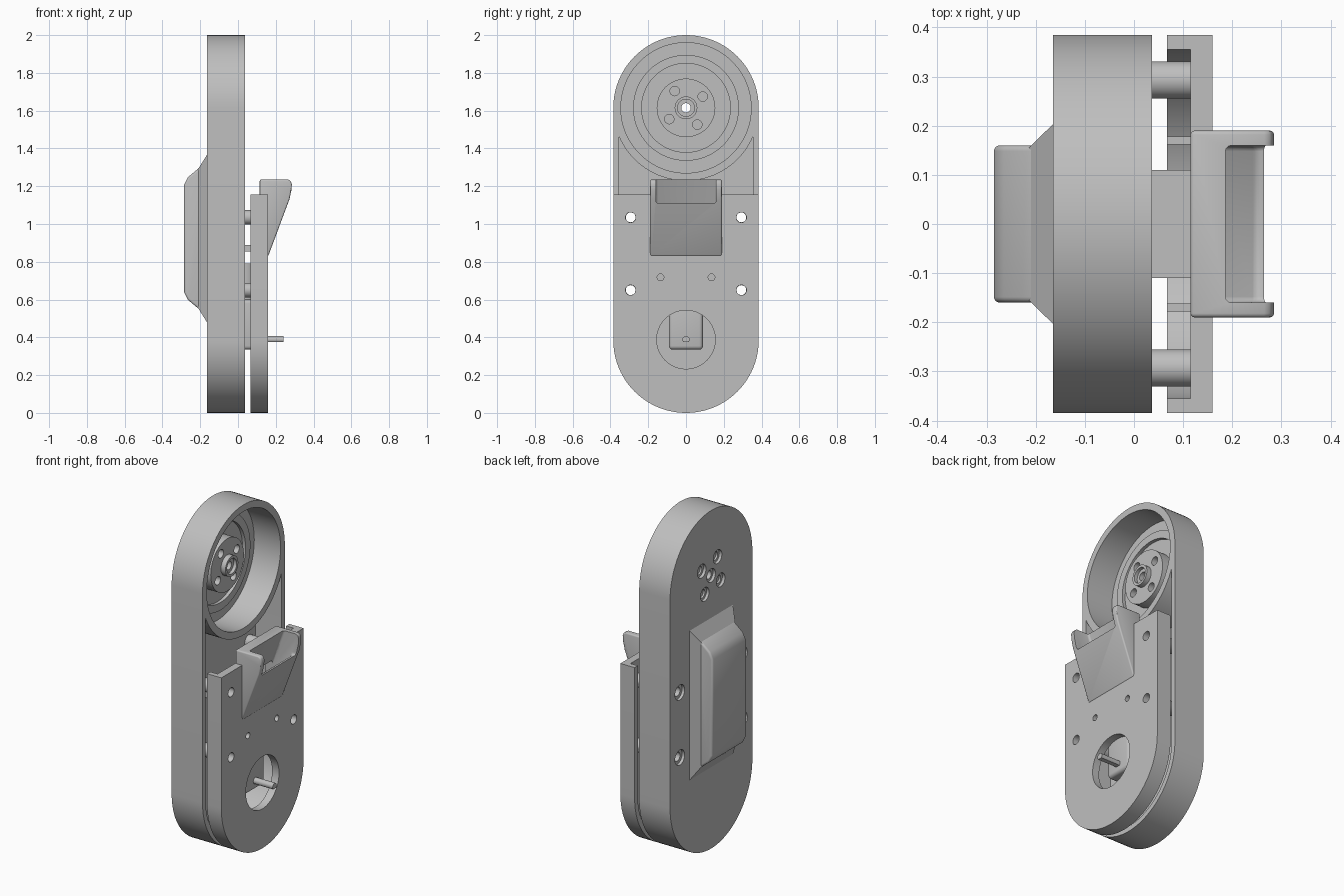
import bpy, bmesh, math
from math import pi, sin, cos
from mathutils import Vector

if "Cube" in bpy.data.objects:
    bpy.data.objects.remove(bpy.data.objects["Cube"])

GREY = (0.52, 0.52, 0.52, 1)
grey = bpy.data.materials.new("plain grey")
grey.use_nodes = True
grey.diffuse_color = GREY
grey.node_tree.nodes["Principled BSDF"].inputs["Base Color"].default_value = GREY


def finish(name, bm):
    bmesh.ops.recalc_face_normals(bm, faces=bm.faces)
    mesh = bpy.data.meshes.new(name)
    bm.to_mesh(mesh)
    bm.free()
    mesh.materials.append(grey)
    ob = bpy.data.objects.new(name, mesh)
    bpy.context.collection.objects.link(ob)
    return ob


def prism(name, pts, a, b, axis="x"):
    """Extrude an outline: (y, z) along x, (x, z) along y, or (x, y) along z."""
    place = {"x": lambda p, t: (t, p[0], p[1]),
             "y": lambda p, t: (p[0], t, p[1]),
             "z": lambda p, t: (p[0], p[1], t)}[axis]
    bm = bmesh.new()
    low = [bm.verts.new(place(p, a)) for p in pts]
    high = [bm.verts.new(place(p, b)) for p in pts]
    bm.faces.new(low)
    bm.faces.new(high)
    for i in range(len(pts)):
        j = (i + 1) % len(pts)
        bm.faces.new((low[i], low[j], high[j], high[i]))
    return finish(name, bm)


def arc(y, z, r, start, end, n):
    return [(y + r * cos(start + (end - start) * i / n),
             z + r * sin(start + (end - start) * i / n)) for i in range(n + 1)]


def disc(name, y, z, r, a, b, axis="x", n=48):
    return prism(name, arc(y, z, r, 0, 2 * pi, n)[:-1], a, b, axis)


def box(name, x0, x1, y0, y1, z0, z1):
    return prism(name, [(y0, z0), (y1, z0), (y1, z1), (y0, z1)], x0, x1)


def stadium(r, low, high):
    return arc(0, high, r, 0, pi, 48) + arc(0, low, r, pi, 2 * pi, 48)


def bake(ob):
    deps = bpy.context.evaluated_depsgraph_get()
    mesh = bpy.data.meshes.new_from_object(ob.evaluated_get(deps))
    ob.modifiers.clear()
    ob.data = mesh


def combine(ob, others, mode="DIFFERENCE"):
    for other in others:
        m = ob.modifiers.new("cut", "BOOLEAN")
        m.operation, m.object, m.solver = mode, other, "EXACT"
        bake(ob)
        bpy.data.objects.remove(other)


def bevel(ob, width, segments=4):
    m = ob.modifiers.new("round", "BEVEL")
    m.width, m.segments, m.limit_method = width, segments, "ANGLE"
    bake(ob)


R, LOW, HIGH = 0.385, 0.385, 1.615
BACK, FLOOR, RIM = -0.165, -0.135, 0.037
SCREWS = [(s * 0.293, z) for s in (-1, 1) for z in (0.65, 1.035)]
HUB = [(0.107 * cos(a), HIGH + 0.107 * sin(a))
       for a in [math.radians(34 + 90 * i) for i in range(4)]]

# Main shell: lower bay and round upper cup
body = prism("body_shell", stadium(R, LOW, HIGH), BACK, RIM)
bay = prism("bay_cutter", stadium(0.355, LOW, HIGH), FLOOR, 0.1)
combine(bay, [disc("cup_keep", 0, HIGH, R + 0.001, -0.3, 0.3, n=96)])
combine(body, [bay, disc("cup_cutter", 0, HIGH, 0.345, FLOOR, 0.1, n=96)])
# Countersunk holes in the back
for y, z in SCREWS:
    combine(body, [disc("hole", y, z, 0.026, -0.3, 0.1, n=24),
                   disc("sink", y, z, 0.045, -0.3, -0.148, n=24)])
for y, z in HUB + [(0, HIGH)]:
    combine(body, [disc("sink", y, z, 0.04, -0.3, -0.148, n=24),
                   disc("hole", y, z, 0.025, -0.3, 0.1, n=24)])

# Raised rings and drive hub inside the cup
ring = disc("cup_ring", 0, HIGH, 0.28, FLOOR - 0.002, -0.115, n=96)
combine(ring, [disc("cut", 0, HIGH, 0.235, -0.3, 0.1, n=96)])
hub = disc("hub", 0, HIGH, 0.155, FLOOR - 0.002, -0.07, n=64)
combine(hub, [disc("boss", 0, HIGH, 0.06, -0.1, -0.04, n=32)], "UNION")
combine(hub, [disc("cut", 0, HIGH, 0.045, -0.06, 0.1, n=32),
              disc("cut", 0, HIGH, 0.025, -0.3, 0.1, n=32)])
combine(hub, [disc("cut", y, z, 0.025, -0.11, 0.1, n=24) for y, z in HUB])

# Flared housing on the back
bm = bmesh.new()
for x, y, z in ((BACK + 0.002, 0.205, 0.445), (-0.235, 0.135, 0.33)):
    for sy in (-1, 1):
        for sz in (-1, 1):
            bm.verts.new((x, sy * y, 0.923 + sz * z))
bmesh.ops.convex_hull(bm, input=bm.verts)
finish("housing_flare", bm)
side = [(BACK + 0.002, 0.40), (-0.18, 0.395), (-0.265, 0.325), (-0.285, 0.285)]
housing = prism("housing_box", [(x, 0.923 + z) for x, z in side]
                + [(x, 0.923 - z) for x, z in reversed(side)], -0.16, 0.16, "y")
bevel(housing, 0.025)

# Cover: hollow plate with a rounded bottom and open top
cover = prism("cover", [(R, 1.155), (-R, 1.155)] + arc(0, LOW, R, pi, 2 * pi, 48), 0.067, 0.16)
combine(cover, [prism("cavity", [(0.355, 1.3), (-0.355, 1.3)]
                      + arc(0, LOW, 0.355, pi, 2 * pi, 48), 0.0, 0.115),
                disc("shaft_window", 0, 0.388, 0.155, 0, 0.3, n=64)])
combine(cover, [disc("hole", y, z, 0.027, 0, 0.3, n=24) for y, z in SCREWS])
combine(cover, [disc("hole", s * 0.135, 0.718, 0.018, 0, 0.3, n=20) for s in (-1, 1)])

# Sloped chute on the cover
chute = prism("chute", [(0.115, 1.235), (0.265, 1.235), (0.279, 1.228), (0.285, 1.21),
                        (0.283, 1.18), (0.272, 1.13), (0.16, 0.83), (0.115, 0.83)], -0.19, 0.19, "y")
bevel(chute, 0.008, 3)


def pocket():
    ob = prism("pocket", [(0.195, 1.26), (0.32, 1.26), (0.32, 1.11), (0.246, 1.11),
                          (0.16, 0.90), (0.06, 0.89)], -0.16, 0.16, "y")
    bevel(ob, 0.012, 3)
    return ob


combine(chute, [pocket()])
combine(cover, [pocket()])

# Hollow screw posts joining the shell and the cover
for i, (y, z) in enumerate(SCREWS):
    post = disc(f"screw_post_{i + 1}", y, z, 0.038, FLOOR - 0.002, 0.116, n=32)
    combine(post, [disc("cut", y, z, 0.026, -0.3, 0.3, n=24)])

# Geared motor with its output shaft
gearbox = box("gearbox", -0.04, 0.113, -0.09, 0.09, 0.335, 0.6)
bevel(gearbox, 0.02)
disc("motor_can", 0.035, 0, 0.073, 0.59, 0.79, "z")
shaft = prism("output_shaft", arc(0, 0.388, 0.019, -0.25 * pi, 1.25 * pi, 20), 0.1, 0.24)

# Inner bracket and side rails behind the chute
box("bracket", FLOOR - 0.002, 0.116, -0.11, 0.11, 0.855, 0.89)
for s, label in ((-1, "right"), (1, "left")):
    lo, hi = sorted((s * 0.162, s * 0.178))
    box(f"{label}_rail", 0.067, 0.118, lo, hi, 0.85, 1.1)

# Smooth the curved sides while keeping edges crisp
bpy.ops.object.select_all(action="DESELECT")
for ob in bpy.context.collection.objects:
    if ob.type == "MESH":
        ob.select_set(True)
        bpy.context.view_layer.objects.active = ob
bpy.ops.object.shade_smooth_by_angle(angle=math.radians(30))
